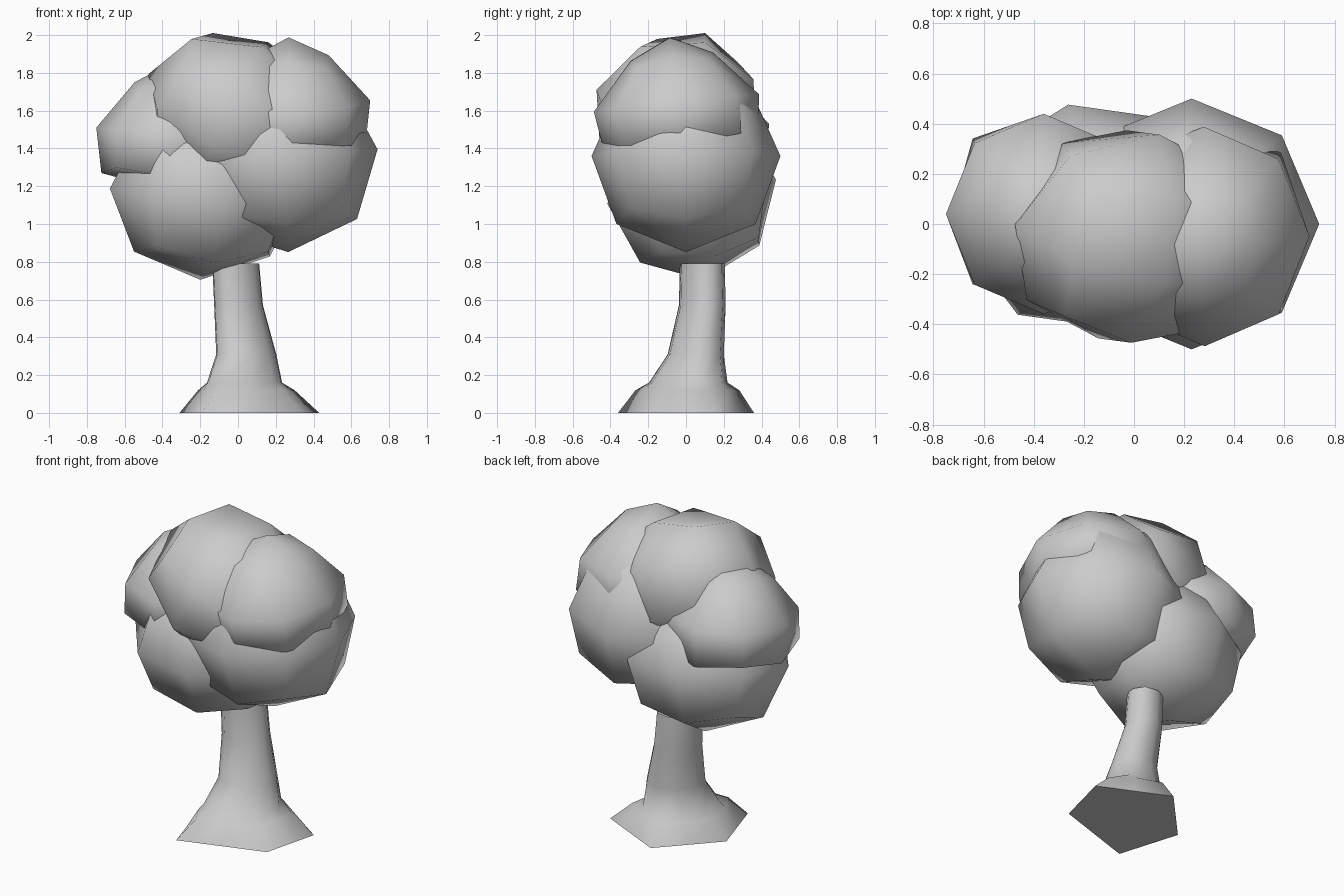
import bpy, bmesh, math
from mathutils import Vector, Euler

old = bpy.data.objects.get("Cube")
if old:
    bpy.data.objects.remove(old)


def make_material(name, color):
    mat = bpy.data.materials.new(name)
    mat.use_nodes = True
    mat.diffuse_color = color
    mat.node_tree.nodes["Principled BSDF"].inputs["Base Color"].default_value = color
    return mat


grey = make_material("plain grey", (0.6, 0.6, 0.6, 1))


def finish(bm, name):
    """Turn a bmesh into a smooth shaded grey object."""
    bmesh.ops.recalc_face_normals(bm, faces=bm.faces)
    for face in bm.faces:
        face.smooth = True
    mesh = bpy.data.meshes.new(name)
    bm.to_mesh(mesh)
    bm.free()
    mesh.materials.append(grey)
    obj = bpy.data.objects.new(name, mesh)
    bpy.context.collection.objects.link(obj)
    return obj


def leaf_lump(name, center, radii, tilt, taper):
    """A once-divided cube rounded to a ball, narrowed upward, stretched and tilted."""
    bm = bmesh.new()
    bmesh.ops.create_cube(bm, size=2)
    bmesh.ops.subdivide_edges(bm, edges=bm.edges[:], cuts=1, use_grid_fill=True)
    turn = Euler([math.radians(a) for a in tilt]).to_matrix()
    for v in bm.verts:
        p = v.co.normalized()
        width = 1 - taper * p.z
        p = Vector((p.x * width, p.y * width, p.z)) * Vector(radii)
        v.co = turn @ p + Vector(center)
    return finish(bm, name)


# Crown: five overlapping lumps
leaf_lump("lower_right_foliage", (-0.17, 0.03, 1.17), (0.52, 0.46, 0.47), (8, 2, 12), 0)
leaf_lump("lower_left_foliage", (0.23, 0, 1.36), (0.51, 0.5, 0.51), (0, -4, 0), 0.06)
leaf_lump("top_foliage", (-0.02, -0.05, 1.59), (0.5, 0.46, 0.42), (25, 24, -6), 0)
leaf_lump("upper_left_foliage", (0.28, -0.05, 1.64), (0.42, 0.44, 0.35), (6, -2, 0), 0.42)
leaf_lump("upper_right_foliage", (-0.36, 0.04, 1.51), (0.39, 0.4, 0.34), (3, 0, 0), 0.45)

# Trunk: uneven five-cornered foot, then rounded rings that bend upward
corners = [Vector(p) for p in
           ((0.43, 0.16), (0, 0.36), (-0.31, 0.03), (-0.19, -0.36), (0.34, -0.19))]
foot = []
for a, b in zip(corners, corners[1:] + corners[:1]):
    foot += [a, (a + b) / 2]

# Ring height, centre x and y, radius x and y, share of the foot outline
rings = [
    (0, 0, 0, 0, 0, 1),
    (0.12, 0.03, 0.01, 0.18, 0.22, 0.4),
    (0.16, 0.03, 0.01, 0.2, 0.21, 0),
    (0.31, 0.04, 0.05, 0.16, 0.15, 0),
    (0.57, 0, 0.085, 0.13, 0.125, 0),
    (0.79, -0.015, 0.085, 0.125, 0.12, 0),
]
bm = bmesh.new()
loops = []
for z, cx, cy, rx, ry, share in rings:
    loop = []
    for p in foot:
        angle = math.atan2(p.y, p.x)
        bulge = 1 + 0.13 * math.sin(2 * angle)
        ring_point = Vector((cx + rx * bulge * math.cos(angle),
                             cy + ry * bulge * math.sin(angle)))
        q = ring_point.lerp(p, share)
        loop.append(bm.verts.new((q.x, q.y, z)))
    loops.append(loop)
for low, high in zip(loops, loops[1:]):
    for i in range(len(foot)):
        j = (i + 1) % len(foot)
        bm.faces.new((low[i], low[j], high[j], high[i]))
caps = [bm.faces.new(loops[0]), bm.faces.new(loops[-1])]
bmesh.ops.split_edges(bm, edges=list({e for f in caps for e in f.edges}))
finish(bm, "trunk")
